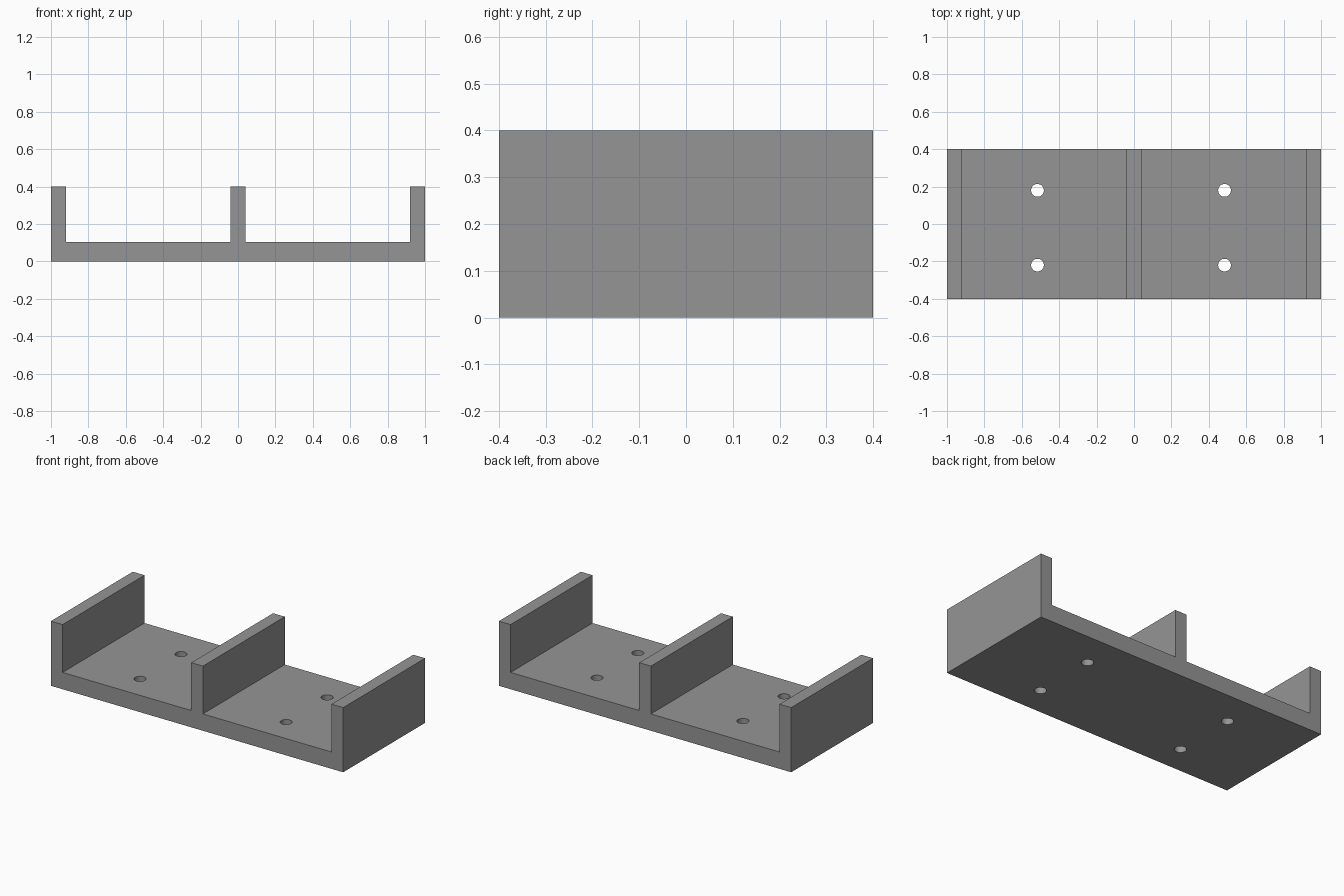
import bpy, bmesh

if "Cube" in bpy.data.objects:
    bpy.data.objects.remove(bpy.data.objects["Cube"])

grey = bpy.data.materials.new("mid_grey")
grey.diffuse_color = (0.3, 0.3, 0.3, 1)
grey.use_nodes = True
grey.node_tree.nodes["Principled BSDF"].inputs["Base Color"].default_value = grey.diffuse_color

HALF_LEN, HALF_DEPTH = 1.0, 0.4
WALL, FLOOR, TOP = 0.08, 0.104, 0.40

# Tray section: floor with two end walls and a centre divider
right = [(WALL / 2, TOP), (WALL / 2, FLOOR), (HALF_LEN - WALL, FLOOR),
         (HALF_LEN - WALL, TOP), (HALF_LEN, TOP), (HALF_LEN, 0)]
profile = right + [(-x, z) for x, z in reversed(right)]

bm = bmesh.new()
face = bm.faces.new([bm.verts.new((x, -HALF_DEPTH, z)) for x, z in profile])
ext = bmesh.ops.extrude_face_region(bm, geom=[face])
moved = [v for v in ext["geom"] if isinstance(v, bmesh.types.BMVert)]
bmesh.ops.translate(bm, verts=moved, vec=(0, 2 * HALF_DEPTH, 0))
bmesh.ops.recalc_face_normals(bm, faces=bm.faces)
mesh = bpy.data.meshes.new("divided_tray")
bm.to_mesh(mesh)
bm.free()
tray = bpy.data.objects.new("divided_tray", mesh)
bpy.context.collection.objects.link(tray)
mesh.materials.append(grey)

# Screw holes through the floor, two per bay
for x in (-0.516, 0.484):
    for y in (-0.22, 0.18):
        bpy.ops.mesh.primitive_cylinder_add(vertices=32, radius=0.034, depth=0.4,
                                            location=(x, y, 0.05))
        cutter = bpy.context.object
        cutter.name = "screw_hole_cutter"
        cutter.data.materials.append(grey)
        cutter.hide_render = True
        cutter.hide_set(True)
        cut = tray.modifiers.new("screw_hole", 'BOOLEAN')
        cut.operation = 'DIFFERENCE'
        cut.solver = 'EXACT'
        cut.object = cutter

# Apply the cuts, remove the cutters and keep hole walls smooth
bpy.ops.object.select_all(action='DESELECT')
bpy.context.view_layer.objects.active = tray
tray.select_set(True)
for mod in list(tray.modifiers):
    cutter = mod.object
    bpy.ops.object.modifier_apply(modifier=mod.name)
    bpy.data.objects.remove(cutter)
bpy.ops.object.shade_smooth_by_angle()
